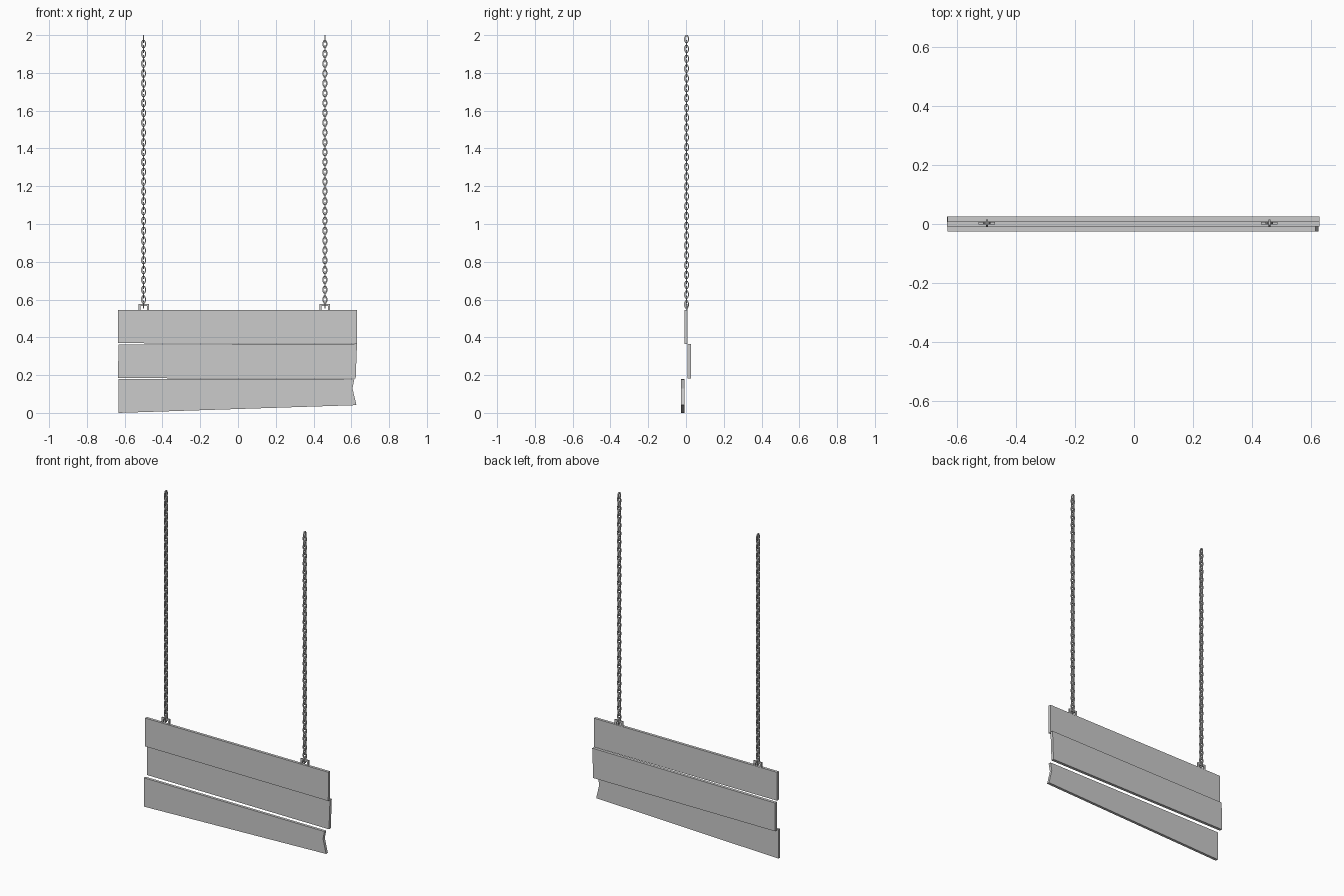
import bpy, bmesh, math
from mathutils import Vector

if "Cube" in bpy.data.objects:
    bpy.data.objects.remove(bpy.data.objects["Cube"])


def finish(bm, name):
    bmesh.ops.recalc_face_normals(bm, faces=bm.faces)
    me = bpy.data.meshes.new(name)
    bm.to_mesh(me)
    bm.free()
    ob = bpy.data.objects.new(name, me)
    bpy.context.collection.objects.link(ob)
    return ob


def plank(name, outline, y0, y1):
    """Extrude an x-z outline from y0 to y1."""
    bm = bmesh.new()
    face = bm.faces.new([bm.verts.new((x, y0, z)) for x, z in outline])
    ext = bmesh.ops.extrude_face_region(bm, geom=[face])
    verts = [v for v in ext["geom"] if isinstance(v, bmesh.types.BMVert)]
    bmesh.ops.translate(bm, verts=verts, vec=(0, y1 - y0, 0))
    return finish(bm, name)


CHAIN_Y = 0.003
LINK_W, LINK_L, WIRE = 0.026, 0.042, 0.0065
TOP, BOTTOM, COUNT = 2.0, 0.553, 55


def add_link(bm, x, zc, along_x):
    """Low-poly stadium ring with a square section."""
    r = LINK_W / 2 - WIRE / 2
    h = LINK_L / 2 - LINK_W / 2
    rings = []
    for i in range(8):
        a = math.radians([0, 60, 120, 180, 180, 240, 300, 360][i])
        off = h if i < 4 else -h
        d = Vector((math.cos(a), math.sin(a)))
        ring = []
        for dr, dn in ((-1, -1), (1, -1), (1, 1), (-1, 1)):
            k = r + dr * WIRE / 2
            # push the 60 degree corners out so flat ends reach full length
            u, w = d.x * k, d.y * k / math.sin(math.radians(60)) + off
            n = dn * WIRE / 2
            p = (x + u, CHAIN_Y + n, zc + w) if along_x else (x + n, CHAIN_Y + u, zc + w)
            ring.append(bm.verts.new(p))
        rings.append(ring)
    for i in range(8):
        a, b = rings[i], rings[(i + 1) % 8]
        for j in range(4):
            k = (j + 1) % 4
            bm.faces.new((a[j], a[k], b[k], b[j]))


def chain(name, x):
    bm = bmesh.new()
    pitch = (TOP - BOTTOM - LINK_L) / (COUNT - 1)
    for i in range(COUNT):
        add_link(bm, x, TOP - LINK_L / 2 - i * pitch, i % 2 == 1)
    return finish(bm, name)


# Three staggered boards
plank("top_board", [(-0.635, 0.369), (0.63, 0.366), (0.631, 0.546), (-0.635, 0.546)],
      -0.009, 0.008)
plank("middle_board", [(-0.635, 0.184), (0.623, 0.181), (0.63, 0.366), (-0.633, 0.361)],
      0.008, 0.026)
plank("bottom_board", [(-0.633, 0.0), (0.627, 0.041), (0.606, 0.13), (0.616, 0.178),
                       (-0.633, 0.18)], -0.026, -0.009)

# Staples on the top edge and the chains hanging through them
for side, x in (("left", -0.5), ("right", 0.46)):
    w, t = 0.028, 0.011
    plank(side + "_staple",
          [(x - w, 0.54), (x - w + t, 0.54), (x - w + t, 0.565), (x + w - t, 0.565),
           (x + w - t, 0.54), (x + w, 0.54), (x + w, 0.577), (x - w, 0.577)],
          CHAIN_Y - 0.004, CHAIN_Y + 0.004)
    chain(side + "_chain", x)
